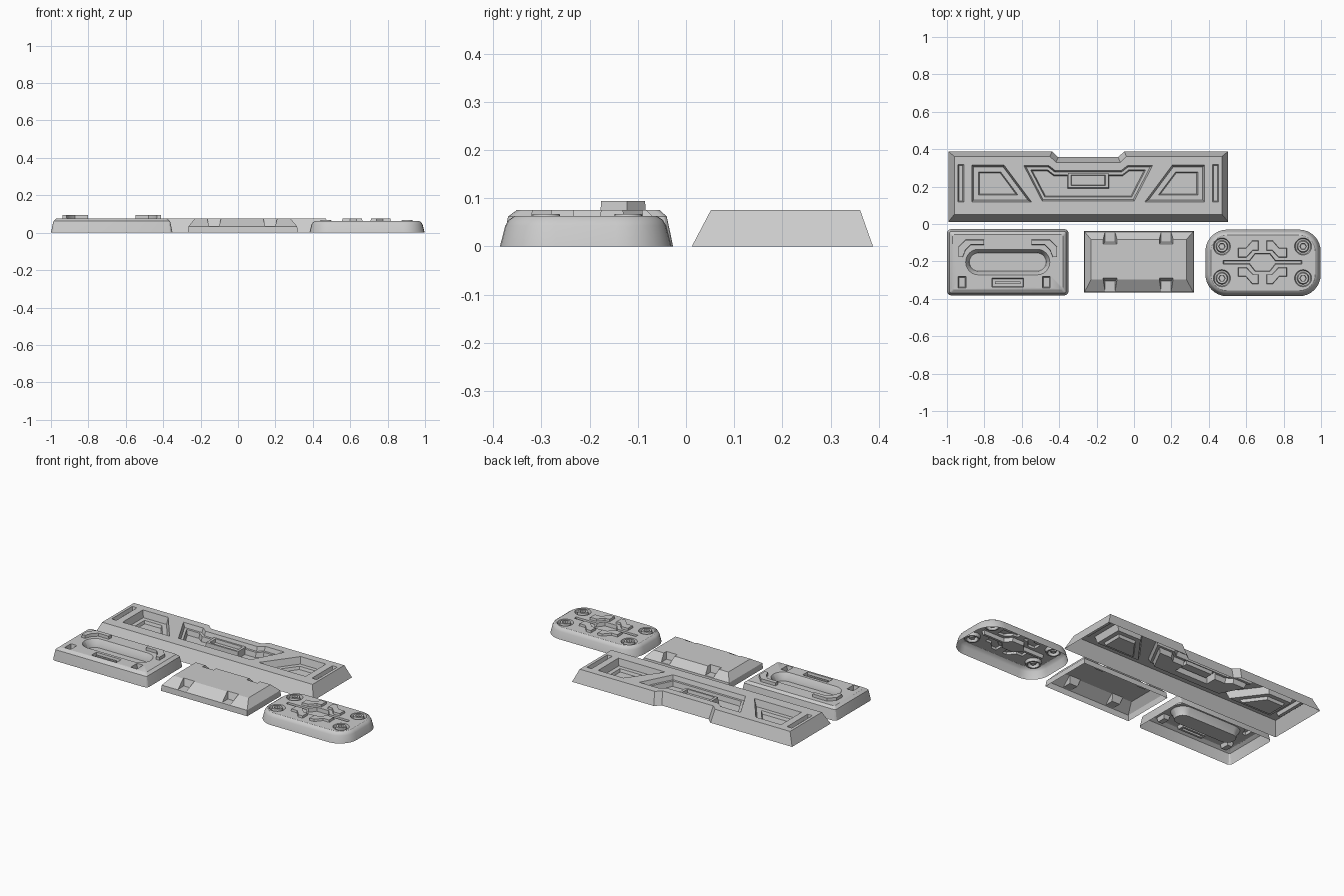
import bpy, bmesh
from math import cos, sin, pi, radians
from mathutils import Vector

if "Cube" in bpy.data.objects:
    bpy.data.objects.remove(bpy.data.objects["Cube"])


def inset(pts, d):
    """Mitred inward offset of a counter-clockwise outline."""
    out, n = [], len(pts)
    for i in range(n):
        a, b, c = (Vector(pts[(i + k) % n]) for k in (-1, 0, 1))
        e1, e2 = (b - a).normalized(), (c - b).normalized()
        n1, n2 = Vector((-e1.y, e1.x)), Vector((-e2.y, e2.x))
        p = b + (n1 + n2) * d / (1 + n1.dot(n2))
        out.append((p.x, p.y))
    return out


def rrect(x0, x1, y0, y1, r, n=4):
    corners = ((x1 - r, y1 - r, 0), (x0 + r, y1 - r, 1), (x0 + r, y0 + r, 2), (x1 - r, y0 + r, 3))
    return [(cx + r * cos((q + i / n) * pi / 2), cy + r * sin((q + i / n) * pi / 2))
            for cx, cy, q in corners for i in range(n + 1)]


def rect(x0, x1, y0, y1):
    return [(x0, y0), (x1, y0), (x1, y1), (x0, y1)]


def ngon(cx, cy, r, n):
    return [(cx + r * cos(2 * pi * i / n), cy + r * sin(2 * pi * i / n)) for i in range(n)]


def mirror(pts, cx=None, cy=None):
    """Mirror an outline and keep its winding."""
    return [(2 * cx - x if cx is not None else x, 2 * cy - y if cy is not None else y)
            for x, y in reversed(pts)]


def loft(name, rings):
    """Closed solid through a stack of (outline, z) rings."""
    bm = bmesh.new()
    vs = [[bm.verts.new((x, y, z)) for x, y in pts] for pts, z in rings]
    for a, b in zip(vs, vs[1:]):
        for i in range(len(a)):
            j = (i + 1) % len(a)
            bm.faces.new((a[i], a[j], b[j], b[i]))
    bm.faces.new(vs[0])
    bm.faces.new(vs[-1])
    bmesh.ops.recalc_face_normals(bm, faces=bm.faces)
    me = bpy.data.meshes.new(name)
    bm.to_mesh(me)
    bm.free()
    ob = bpy.data.objects.new(name, me)
    bpy.context.collection.objects.link(ob)
    return ob


def combine(body, rings, op):
    tool = loft("tool", rings)
    mod = body.modifiers.new("bool", 'BOOLEAN')
    mod.operation, mod.solver, mod.object = op, 'EXACT', tool
    dg = bpy.context.evaluated_depsgraph_get()
    me = bpy.data.meshes.new_from_object(body.evaluated_get(dg))
    body.modifiers.clear()
    body.data = me
    bpy.data.objects.remove(tool)


def cut(body, pts, top, *steps):
    """Stepped recess: each step is (inset, z), going down from the top."""
    combine(body, [(pts, top + .04), (pts, top)] + [(inset(pts, d), z) for d, z in steps], 'DIFFERENCE')


def add(body, pts, z0, z1, taper=.004):
    combine(body, [(pts, z0), (inset(pts, taper), z1)], 'UNION')


def finish(body):
    """Open the underside and shade."""
    bm = bmesh.new()
    bm.from_mesh(body.data)
    low = [f for f in bm.faces if all(v.co.z < 1e-4 for v in f.verts)]
    bmesh.ops.delete(bm, geom=low, context='FACES')
    bm.to_mesh(body.data)
    bm.free()
    bpy.ops.object.select_all(action='DESELECT')
    body.select_set(True)
    bpy.context.view_layer.objects.active = body
    bpy.ops.object.shade_smooth_by_angle(angle=radians(28))


# Long panel with a notch in its back edge
CX, T = -.245, .076


def sym(half):
    """Right half outline (bottom to top) completed by its mirror image."""
    return [(CX + u, y) for u, y in half] + [(CX - u, y) for u, y in reversed(half)]


long_panel = loft("long_panel", [
    (sym([(.748, .012), (.748, .388), (.193, .388), (.16, .357)]), 0),
    (sym([(.715, .052), (.715, .361), (.205, .361), (.172, .33)]), T)])
cut(long_panel, sym([(.246, .123), (.344, .312), (.21, .312), (.175, .285)]), T,
    (.008, .05), (.022, .05), (.028, .02))
add(long_panel, rect(CX - .112, CX + .112, .19, .277), .015, .06)
cut(long_panel, rect(CX - .092, CX + .092, .205, .262), .06, (.004, .04))
trap = [(CX + .303, .118), (CX + .622, .118), (CX + .622, .315), (CX + .45, .315)]
slot = rect(CX + .665, CX + .697, .118, .318)
for m in (False, True):
    t, s = (mirror(trap, CX), mirror(slot, CX)) if m else (trap, slot)
    cut(long_panel, t, T, (.01, .035), (.036, .035), (.042, .018))
    cut(long_panel, s, T, (.006, .055))
finish(long_panel)

# Panel with a long rounded recess
body = rrect(-1, -.35, -.382, -.027, .022, 3)
slot_panel = loft("slot_panel", [(body, 0), (inset(body, .006), .03),
                                 (inset(body, .013), .062), (rrect(-.97, -.38, -.35, -.055, .012, 3), T)])
cut(slot_panel, rrect(-.9, -.45, -.272, -.135, .068, 6), T, (.016, .05), (.02, .03))
cut(slot_panel, rect(-.76, -.59, -.338, -.29), T, (.004, .055))
add(slot_panel, rect(-.745, -.605, -.322, -.306), .05, .07, .002)
for x in (-.94, -.49):
    cut(slot_panel, rect(x, x + .042, -.342, -.28), T, (.005, .05))
bracket = [(-.94, -.178), (-.915, -.178), (-.9, -.14), (-.872, -.112), (-.8, -.112),
           (-.8, -.083), (-.9, -.083), (-.94, -.122)]
for b in (bracket, mirror(bracket, -.675)):
    add(slot_panel, b, T - .01, .094, .002)
finish(slot_panel)

# Chamfered plate with four notches
notch_plate = loft("notch_plate", [(rect(-.268, .32, -.367, -.038), 0),
                                   (rect(-.264, .316, -.363, -.042), .034),
                                   (rect(-.23, .28, -.297, -.083), T)])
for x in (-.128, .172):
    for y0, y1, f0, f1 in ((-.42, -.29, -.42, -.305), (-.108, .02, -.095, .02)):
        combine(notch_plate, [(rect(x - .027, x + .027, f0, f1), .036),
                              (rect(x - .037, x + .037, y0, y1), T),
                              (rect(x - .037, x + .037, y0, y1), .12)], 'DIFFERENCE')
finish(notch_plate)

# Rounded plate with bolts, groove and raised blocks
H, MX, MY = .063, .687, -.205
body = rrect(.382, .998, -.386, -.03, .115, 8)
bolt_plate = loft("bolt_plate", [(body, 0), (inset(body, .011), .043), (inset(body, .018), .055),
                                 (inset(body, .03), H)])
groove = [(-.21, -.01), (-.07, -.01), (-.04, -.048), (.04, -.048), (.07, -.01), (.21, -.01),
          (.21, .01), (.07, .01), (.04, .048), (-.04, .048), (-.07, .01), (-.21, .01)]
cut(bolt_plate, [(MX + x, MY + y) for x, y in groove], H, (.003, .04))
block = [(.085, .025), (.132, .025), (.132, .078), (.09, .078), (.055, .118), (.02, .118),
         (.02, .062), (.05, .062)]
block = [(MX + x, MY + y) for x, y in block]
for b in (block, mirror(block, MX), mirror(block, None, MY), mirror(mirror(block, MX), None, MY)):
    add(bolt_plate, b, H - .01, .076, .004)
for x in (MX - .217, MX + .217):
    for y in (MY - .085, MY + .085):
        cut(bolt_plate, ngon(x, y, .046, 20), H, (.005, .045))
        add(bolt_plate, ngon(x, y, .034, 20), .04, .067, .006)
        cut(bolt_plate, ngon(x, y, .018, 6), .067, (.002, .05))
finish(bolt_plate)
